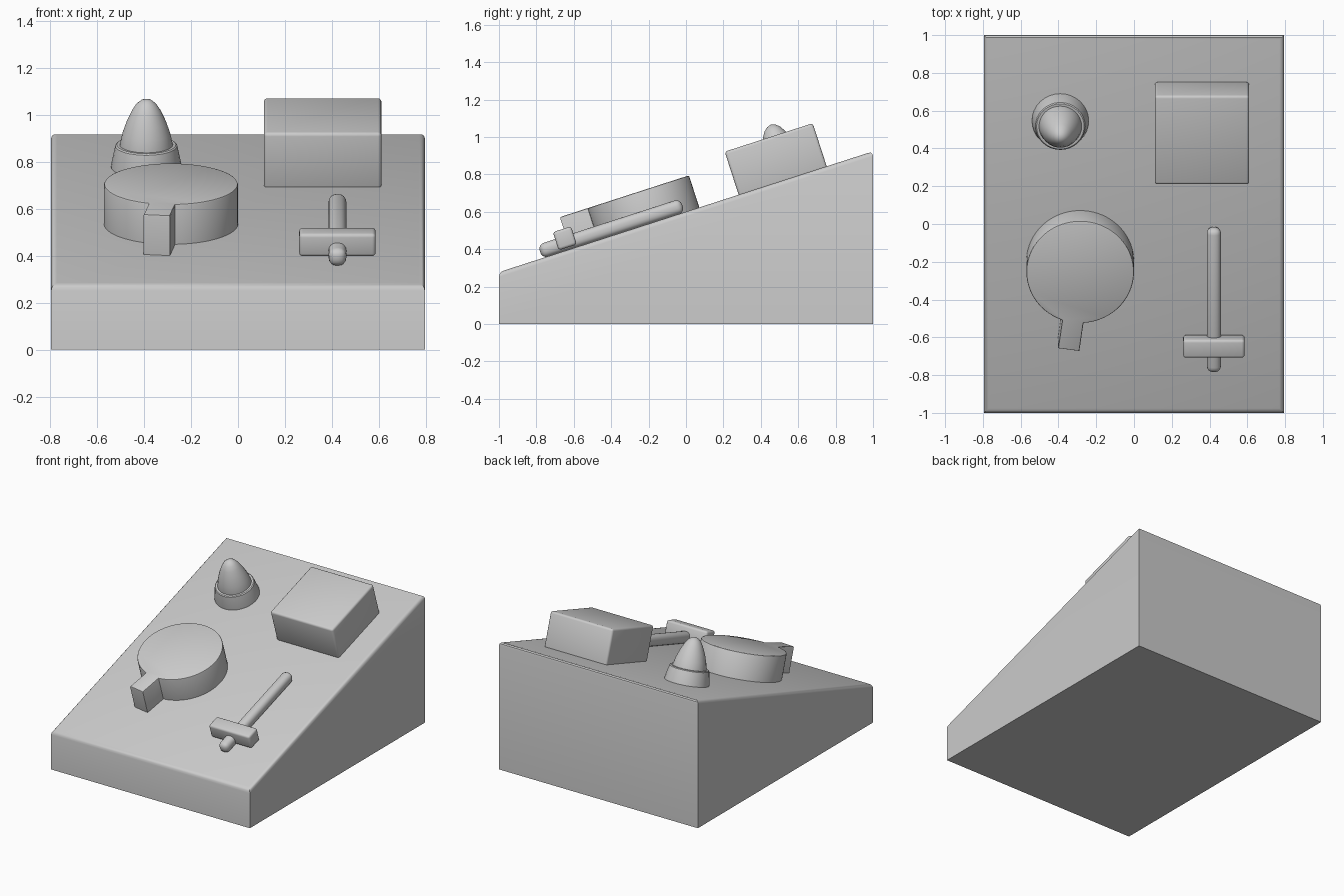
import bpy, bmesh, math
from mathutils import Matrix, Vector

if "Cube" in bpy.data.objects:
    bpy.data.objects.remove(bpy.data.objects["Cube"])

# One flat grey for the whole model
grey = bpy.data.materials.new("plain grey")
grey.diffuse_color = (0.6, 0.6, 0.6, 1)
grey.use_nodes = True
grey.node_tree.nodes["Principled BSDF"].inputs["Base Color"].default_value = grey.diffuse_color

# Control panel frame: x across, y up the slope, z out of the panel
PANEL = Matrix.Translation((0, 0, 0.6)) @ Matrix.Rotation(math.radians(17.9), 4, 'X')


def finish(bm, name, matrix=PANEL):
    bmesh.ops.recalc_face_normals(bm, faces=bm.faces)
    me = bpy.data.meshes.new(name)
    bm.to_mesh(me)
    bm.free()
    me.materials.append(grey)
    ob = bpy.data.objects.new(name, me)
    bpy.context.collection.objects.link(ob)
    ob.matrix_world = matrix
    bpy.ops.object.select_all(action='DESELECT')
    ob.select_set(True)
    bpy.context.view_layer.objects.active = ob
    bpy.ops.object.shade_smooth_by_angle(angle=math.radians(35))
    return ob


def prism(points, offset):
    """Extrude a closed outline along an offset."""
    bm = bmesh.new()
    face = bm.faces.new([bm.verts.new(p) for p in points])
    ext = bmesh.ops.extrude_face_region(bm, geom=[face], use_keep_orig=True)
    new = [g for g in ext["geom"] if isinstance(g, bmesh.types.BMVert)]
    bmesh.ops.translate(bm, verts=new, vec=offset)
    return bm


def bevel(bm, edges, width, segments=3):
    bmesh.ops.bevel(bm, geom=edges, offset=width, segments=segments,
                    profile=0.5, affect='EDGES')


def rounded_box(name, centre, size, width, segments=3):
    bm = bmesh.new()
    bmesh.ops.create_cube(bm, size=1)
    bmesh.ops.scale(bm, verts=bm.verts, vec=size)
    bevel(bm, bm.edges[:], width, segments)
    bmesh.ops.translate(bm, verts=bm.verts, vec=centre)
    return finish(bm, name)


def lathe(name, centre, profile, steps=32):
    bm = bmesh.new()
    vs = [bm.verts.new((r, 0, h)) for r, h in profile]
    es = [bm.edges.new(p) for p in zip(vs, vs[1:])]
    bmesh.ops.spin(bm, geom=vs + es, cent=(0, 0, 0), axis=(0, 0, 1),
                   angle=math.tau, steps=steps)
    bmesh.ops.remove_doubles(bm, verts=bm.verts, dist=0.0005)
    bmesh.ops.translate(bm, verts=bm.verts, vec=centre)
    return finish(bm, name)


# Sloped console body, rounded around its top face
bm = prism([(-0.795, -1, 0), (-0.795, 1, 0), (-0.795, 1, 0.923), (-0.795, -1, 0.277)],
           (1.59, 0, 0))
bevel(bm, [e for e in bm.edges if all(v.co.z > 0.1 for v in e.verts)], 0.025)
finish(bm, "console_body", Matrix.Identity(4))

# Rotary knob: round outline running into a pointer tab
R, HALF, REACH = 0.285, 0.057, 0.437
gap = math.asin(HALF / R)
arc = [gap + (math.tau - 2 * gap) * i / 60 for i in range(61)]
outline = [(R * math.cos(a), R * math.sin(a), -0.01) for a in arc]
outline += [(REACH, -HALF, -0.01), (REACH, HALF, -0.01)]
bm = prism(outline, (0, 0, 0.19))
bevel(bm, [e for e in bm.edges if all(v.co.z > 0.1 for v in e.verts)], 0.008, 2)
turn = Matrix.Translation((-0.285, -0.21, 0)) @ Matrix.Rotation(math.radians(-98), 4, 'Z')
finish(bm, "rotary_knob", PANEL @ turn)

# Indicator lamp: tapered collar and bullet-shaped bulb
lathe("lamp_collar", (-0.39, 0.575, 0),
      [(0, -0.01), (0.15, -0.01), (0.15, 0.01), (0.132, 0.095), (0.126, 0.1), (0, 0.1)])
lathe("lamp_bulb", (-0.39, 0.575, 0),
      [(0, 0.05), (0.115, 0.05), (0.113, 0.1), (0.102, 0.15), (0.085, 0.2),
       (0.062, 0.25), (0.043, 0.28), (0.023, 0.297), (0, 0.304)])

# Large push button
rounded_box("push_button", (0.36, 0.543, 0.116), (0.5, 0.495, 0.252), 0.015)

# Slider track and handle
rounded_box("slider_track", (0.423, -0.408, 0.037), (0.075, 0.8, 0.078), 0.032, 4)
rounded_box("slider_handle", (0.423, -0.66, 0.064), (0.325, 0.102, 0.102), 0.015)
